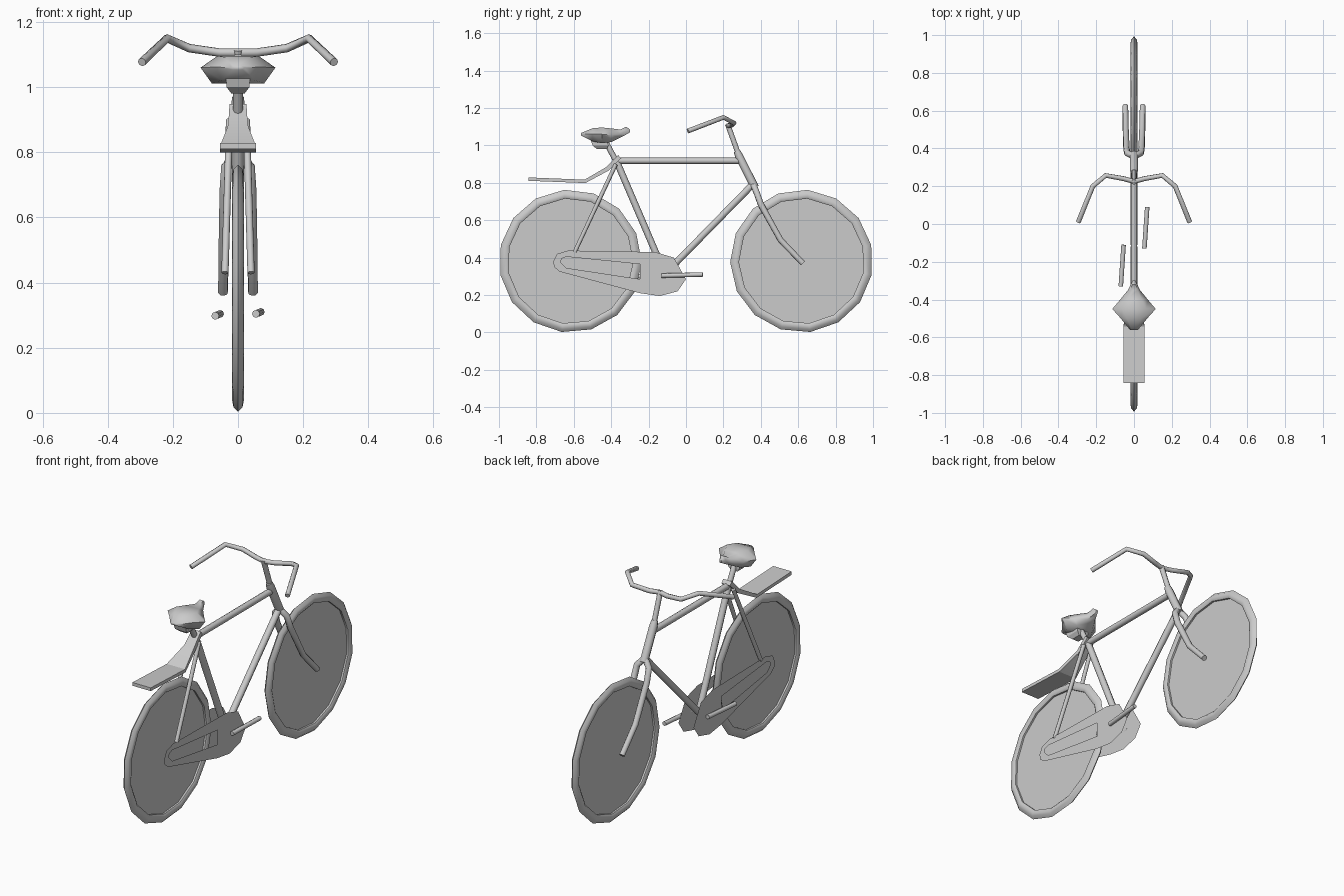
import bpy, bmesh
from math import radians, sin, cos, pi

if "Cube" in bpy.data.objects:
    bpy.data.objects.remove(bpy.data.objects["Cube"])


def finish(name, bm, smooth=40):
    bmesh.ops.recalc_face_normals(bm, faces=bm.faces)
    me = bpy.data.meshes.new(name)
    bm.to_mesh(me)
    bm.free()
    ob = bpy.data.objects.new(name, me)
    bpy.context.collection.objects.link(ob)
    select(ob)
    if smooth:
        bpy.ops.object.shade_smooth_by_angle(angle=radians(smooth))
    return ob


def select(ob):
    bpy.ops.object.select_all(action='DESELECT')
    ob.select_set(True)
    bpy.context.view_layer.objects.active = ob


def tube(name, pts, radius, taper=None):
    cu = bpy.data.curves.new(name, 'CURVE')
    cu.dimensions = '3D'
    cu.bevel_depth = radius
    cu.bevel_resolution = 2
    cu.use_fill_caps = True
    sp = cu.splines.new('POLY')
    sp.points.add(len(pts) - 1)
    for i, (p, c) in enumerate(zip(sp.points, pts)):
        p.co = (*c, 1)
        p.radius = taper[i] if taper else 1
    ob = bpy.data.objects.new(name, cu)
    bpy.context.collection.objects.link(ob)
    select(ob)
    bpy.ops.object.convert(target='MESH')
    bpy.ops.object.shade_smooth_by_angle(angle=radians(50))


def loft(name, rings, smooth=60):
    bm = bmesh.new()
    vs = [[bm.verts.new(c) for c in r] for r in rings]
    n = len(rings[0])
    for a, b in zip(vs, vs[1:]):
        for i in range(n):
            j = (i + 1) % n
            bm.faces.new((a[i], a[j], b[j], b[i]))
    bm.faces.new(vs[0])
    bm.faces.new(vs[-1])
    return finish(name, bm, smooth)


# Wheels: 15-sided tyre with a ridged tread, and a flat disc inside
def wheel(name, yc, side, n=15, zc=0.382):
    def pt(x, r, k):
        a = radians(90) + side * (radians(-5) + 2 * pi * k / n)
        return (x, yc + r * cos(a), zc + r * sin(a))
    prof = [(-0.010, 0.335), (-0.018, 0.347), (-0.014, 0.367), (0, 0.382),
            (0.014, 0.367), (0.018, 0.347), (0.010, 0.335)]
    bm = bmesh.new()
    vs = [[bm.verts.new(pt(x, r, k)) for x, r in prof] for k in range(n)]
    for k in range(n):
        a, b = vs[k], vs[(k + 1) % n]
        for i in range(len(prof)):
            j = (i + 1) % len(prof)
            bm.faces.new((a[i], a[j], b[j], b[i]))
    finish(name + "_tyre", bm, 50)
    bm = bmesh.new()
    bm.faces.new([bm.verts.new(pt(0, 0.337, k)) for k in range(n)])
    finish(name + "_disc", bm, None)


wheel("rear_wheel", -0.618, -1)
wheel("front_wheel", 0.618, 1)

# Frame tubes
tube("top_tube", [(0, -0.37, 0.918), (0, 0.30, 0.918)], 0.017)
tube("seat_tube", [(0, -0.375, 0.925), (0, -0.12, 0.33)], 0.018)
tube("down_tube", [(0, 0.355, 0.79), (0, -0.11, 0.315)], 0.018)
tube("head_tube", [(0, 0.272, 0.97), (0, 0.285, 0.94), (0, 0.368, 0.775)], 0.022, [0.8, 1, 1])
tube("stem", [(0, 0.285, 0.94), (0, 0.222, 1.115)], 0.014)
tube("seat_post", [(0, -0.365, 0.90), (0, -0.435, 1.03)], 0.015)

# Handlebar
half = [(0.055, 0.24, 1.106), (0.15, 0.257, 1.12), (0.218, 0.20, 1.15), (0.295, 0.01, 1.077)]
tube("handlebar", [(-x, y, z) for x, y, z in reversed(half)] + [(0, 0.225, 1.106)] + half, 0.013)

# Paired fork legs and seat stays
for s, side in ((1, "right"), (-1, "left")):
    tube("fork_leg_" + side, [(s * 0.008, 0.362, 0.785), (s * 0.036, 0.375, 0.755), (s * 0.040, 0.40, 0.685),
                              (s * 0.044, 0.505, 0.495), (s * 0.046, 0.625, 0.37)],
         0.017, [1, 1, 1, 0.95, 0.9])
    tube("seat_stay_" + side, [(s * 0.026, -0.375, 0.90), (s * 0.040, -0.595, 0.43)], 0.011)
    # Crank bars point opposite ways about the bottom bracket
    tube("crank_" + side, [(s * 0.055, -0.12 - s * 0.01, 0.304), (s * 0.070, -0.12 + s * 0.21, 0.304 + s * 0.006)], 0.012)

# Slotted chain guard plates on both sides
outer = [(-0.71, 0.38), (-0.69, 0.42), (-0.63, 0.438), (-0.165, 0.43), (-0.065, 0.40), (0, 0.285),
         (-0.045, 0.22), (-0.14, 0.195), (-0.245, 0.21), (-0.675, 0.325), (-0.705, 0.35)]
slot = [(-0.67, 0.375), (-0.665, 0.395), (-0.64, 0.405), (-0.245, 0.365), (-0.245, 0.285), (-0.64, 0.345)]
for s, side in ((1, "right"), (-1, "left")):
    bm = bmesh.new()
    for loop in (outer, slot):
        vs = [bm.verts.new((s * 0.046, y, z)) for y, z in loop]
        for i, v in enumerate(vs):
            bm.edges.new((v, vs[i - 1]))
    bmesh.ops.triangle_fill(bm, use_beauty=True, use_dissolve=False, edges=bm.edges[:])
    finish("chain_guard_" + side, bm, None)

# Saddle: y, half width, top, middle and bottom heights
sections = [(-0.562, 0.02, 1.066, 1.06, 1.054), (-0.50, 0.07, 1.092, 1.062, 1.022),
            (-0.45, 0.115, 1.096, 1.06, 1.012), (-0.40, 0.073, 1.091, 1.055, 1.018),
            (-0.35, 0.032, 1.085, 1.062, 1.043), (-0.32, 0.018, 1.10, 1.08, 1.058),
            (-0.30, 0.007, 1.086, 1.08, 1.07)]
loft("saddle", [[(-w * .55, y, t), (w * .55, y, t), (w, y, m), (w * .7, y, b), (-w * .7, y, b), (-w, y, m)]
                for y, w, t, m, b in sections])
loft("saddle_clamp", [[(-w, y0, z), (w, y0, z), (w, y1, z), (-w, y1, z)]
                      for z, w, y0, y1 in ((1.03, 0.037, -0.51, -0.42), (1.0, 0.035, -0.50, -0.415),
                                           (0.98, 0.02, -0.475, -0.42))], 30)

# Rear rack plate, bent up and narrowing to the seat tube
path = [(-0.842, 0.82, 0.056), (-0.54, 0.808, 0.056), (-0.42, 0.875, 0.03), (-0.355, 0.94, 0.026)]
loft("rear_rack", [[(-w, y - d, z + .009), (w, y - d, z + .009), (w, y + d, z - .009), (-w, y + d, z - .009)]
                   for (y, z, w), d in zip(path, (0, 0.002, 0.007, 0.008))], 25)
